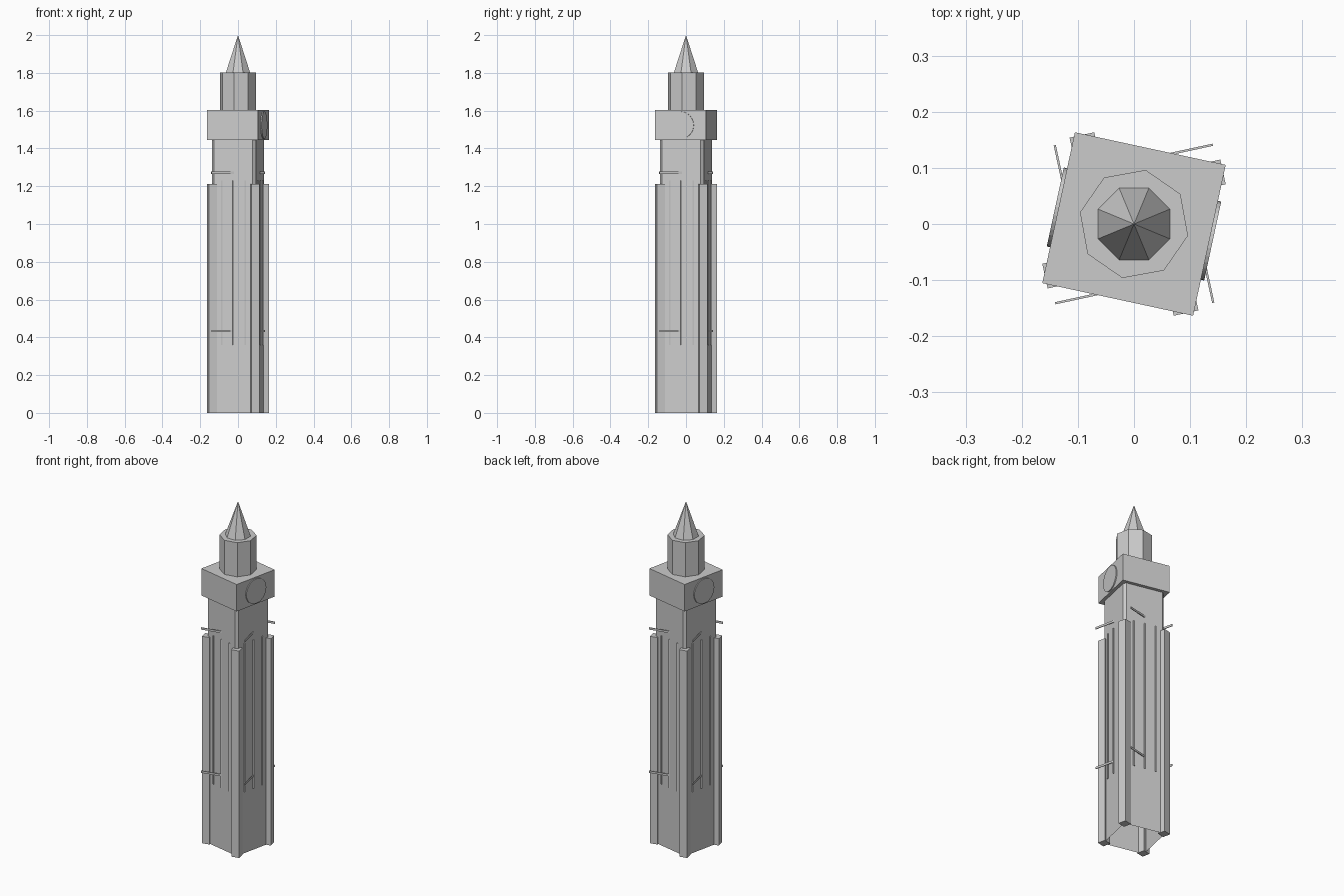
import bpy, bmesh, math
from mathutils import Matrix, Vector

old = bpy.data.objects.get("Cube")
if old:
    bpy.data.objects.remove(old, do_unlink=True)

TWIST = math.radians(-12.2)

stone = bpy.data.materials.new("light_grey_stone")
stone.use_nodes = True
grey = (0.6, 0.6, 0.6, 1)
stone.diffuse_color = grey
stone.node_tree.nodes["Principled BSDF"].inputs["Base Color"].default_value = grey


def finish(name, bm):
    mesh = bpy.data.meshes.new(name)
    bm.to_mesh(mesh)
    bm.free()
    mesh.materials.append(stone)
    obj = bpy.data.objects.new(name, mesh)
    bpy.context.collection.objects.link(obj)
    return obj


def box(name, spot, size, z0, z1, turn):
    """Upright box centred on spot (x, y), turned about z."""
    bm = bmesh.new()
    place = Matrix.Translation((spot[0], spot[1], (z0 + z1) / 2))
    scale = Matrix.Diagonal((size[0], size[1], z1 - z0, 1))
    bmesh.ops.create_cube(bm, size=1, matrix=place @ Matrix.Rotation(turn, 4, "Z") @ scale)
    return finish(name, bm)


def cone(name, sides, r0, r1, z0, z1, turn):
    bm = bmesh.new()
    place = Matrix.Translation((0, 0, (z0 + z1) / 2)) @ Matrix.Rotation(turn, 4, "Z")
    bmesh.ops.create_cone(bm, cap_ends=True, segments=sides, radius1=r0, radius2=r1,
                          depth=z1 - z0, matrix=place)
    return finish(name, bm)


def around(x, y, quarter):
    """Point on the twisted tower plan, repeated on each side."""
    return Matrix.Rotation(TWIST + quarter * math.pi / 2, 3, "Z") @ Vector((x, y, 0))


# Shaft: chamfered square, open underneath
h, k = 0.119, 0.0135
bm = bmesh.new()
ring = []
for q in range(4):
    ring += [bm.verts.new(around(-h + k, -h, q)), bm.verts.new(around(h - k, -h, q))]
base = bm.faces.new(ring)
walls = bmesh.ops.extrude_face_region(bm, geom=[base])
top = [g for g in walls["geom"] if isinstance(g, bmesh.types.BMVert)]
bmesh.ops.translate(bm, verts=top, vec=(0, 0, 1.45))
bmesh.ops.recalc_face_normals(bm, faces=bm.faces)
low = [f for f in bm.faces if f.calc_center_median().z < 0.01]
bmesh.ops.delete(bm, geom=low, context="FACES_ONLY")
finish("shaft", bm)

# Clock storey, lantern and spire
box("clock_storey", (0, 0), (0.275, 0.275), 1.445, 1.603, TWIST)
cone("lantern", 8, 0.0985, 0.0985, 1.603, 1.803, TWIST)
cone("spire", 8, 0.069, 0, 1.803, 2.0, math.pi / 8)

# Clock faces on the two sides
for q, side in ((1, "left"), (3, "right")):
    bm = bmesh.new()
    place = (Matrix.Translation(around(0, -0.1375, q) + Vector((0, 0, 1.523)))
             @ Matrix.Rotation(TWIST, 4, "Z") @ Matrix.Rotation(math.pi / 2, 4, "Y"))
    bmesh.ops.create_cone(bm, cap_ends=True, segments=32, radius1=0.072, radius2=0.072,
                          depth=0.012, matrix=place)
    finish("clock_face_" + side, bm)

# Corner buttresses, window ribs and ledges on every side
for q in range(4):
    skew = -TWIST + q * math.pi / 2
    box(f"buttress_{q}", around(0.115, -0.115, q), (0.045, 0.045), 0, 1.212, skew)
    for i in (-1, 0, 1):
        box(f"rib_{q}_{i + 1}", around(i * 0.0635, -h, q), (0.007, 0.009), 0.36, 1.23, skew)
    for z in (0.433, 1.272):
        box(f"ledge_{q}_{z}", around(0, -h, q), (0.236, 0.004), z - 0.006, z + 0.006, skew)
